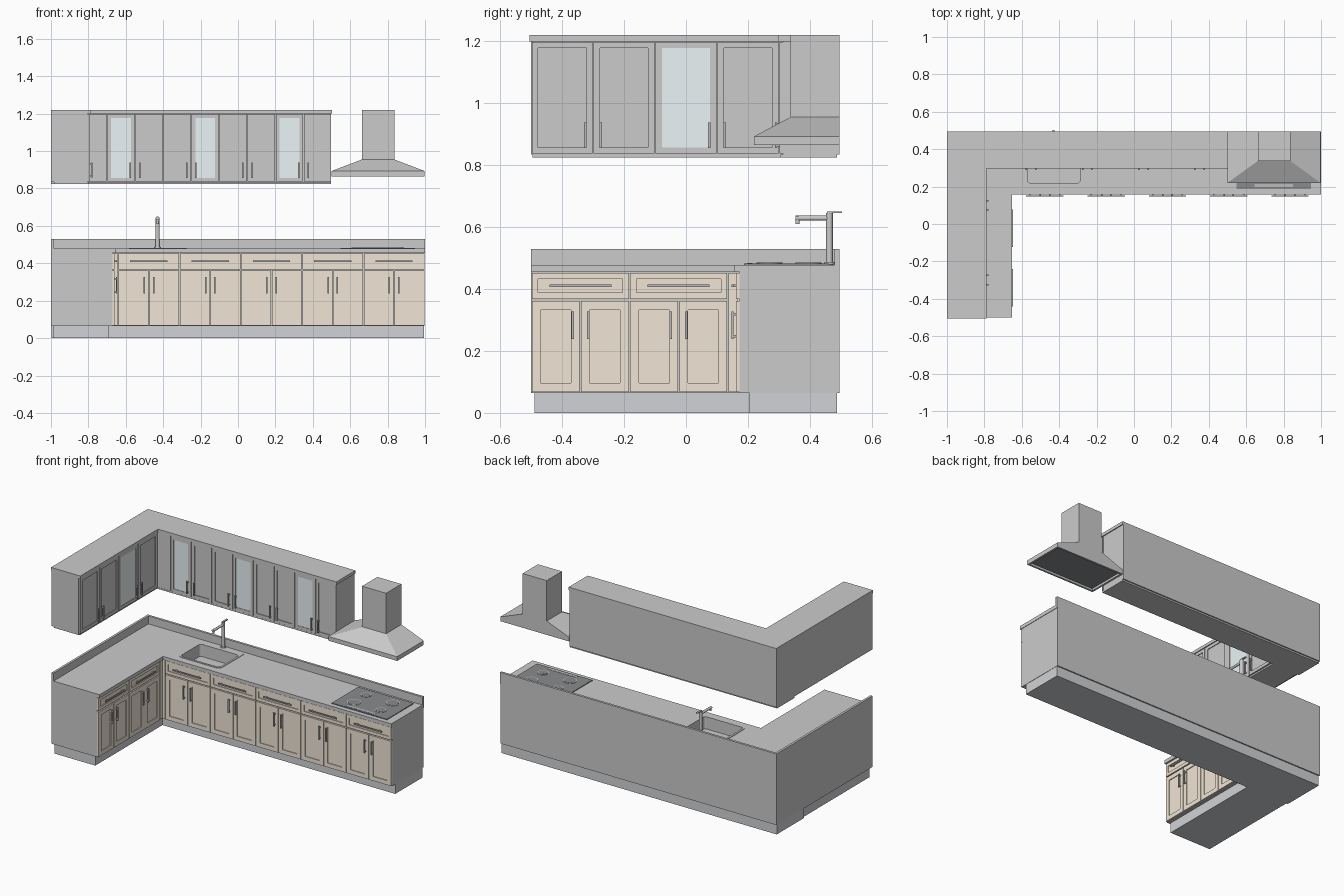
import bpy, bmesh
from mathutils import Vector

if "Cube" in bpy.data.objects:
    bpy.data.objects.remove(bpy.data.objects["Cube"])


def mat(name, r, g, b):
    m = bpy.data.materials.new(name)
    m.diffuse_color = (r, g, b, 1)
    m.use_nodes = True
    m.node_tree.nodes["Principled BSDF"].inputs["Base Color"].default_value = m.diffuse_color
    return m


WOOD = mat("wood", .88, .79, .67)
STONE = mat("stone", .95, .94, .92)
PLINTH = mat("plinth", .64, .65, .67)
GLASS = mat("glass", .83, .91, .93)
DARK = mat("black_glass", .25, .26, .27)
METAL = mat("handle_metal", .5, .5, .5)


def finish(bm, name, m=None):
    bmesh.ops.recalc_face_normals(bm, faces=bm.faces)
    me = bpy.data.meshes.new(name)
    bm.to_mesh(me)
    bm.free()
    ob = bpy.data.objects.new(name, me)
    bpy.context.collection.objects.link(ob)
    if m:
        me.materials.append(m)
    return ob


def add_box(bm, p, q):
    lo = [min(a, b) for a, b in zip(p, q)]
    hi = [max(a, b) for a, b in zip(p, q)]
    vs = bmesh.ops.create_cube(bm, size=1)["verts"]
    for v in vs:
        v.co = Vector([hi[i] if v.co[i] > 0 else lo[i] for i in range(3)])
    return vs


def box(name, p, q, m=None):
    bm = bmesh.new()
    add_box(bm, p, q)
    return finish(bm, name, m)


def prism(name, pts, z0, z1, m=None):
    bm = bmesh.new()
    f = bm.faces.new([bm.verts.new((x, y, z0)) for x, y in pts])
    r = bmesh.ops.extrude_face_region(bm, geom=[f])["geom"]
    bmesh.ops.translate(bm, vec=(0, 0, z1 - z0), verts=[v for v in r if isinstance(v, bmesh.types.BMVert)])
    return finish(bm, name, m)


def ell(name, x_end, y_front, x_in, z0, z1, m=None, x0=-1, y0=-.5, y1=.495):
    """L-shaped slab: back run along x plus left run along y."""
    return prism(name, [(x0, y1), (x_end, y1), (x_end, y_front), (x_in, y_front), (x_in, y0), (x0, y0)], z0, z1, m)


def cyl(name, a, b, r, m=None, n=16):
    a, b = Vector(a), Vector(b)
    bm = bmesh.new()
    bmesh.ops.create_cone(bm, cap_ends=True, segments=n, radius1=r, radius2=r, depth=(b - a).length)
    bm.transform((b - a).to_track_quat('Z', 'Y').to_matrix().to_4x4())
    bmesh.ops.translate(bm, vec=(a + b) / 2, verts=bm.verts)
    ob = finish(bm, name, m)
    for p in ob.data.polygons:
        p.use_smooth = len(p.vertices) == 4
    return ob


# Cabinet fronts: u runs along the wall, d is distance out from the carcass face
def at(run, face, u, d, z):
    return (u, face - d, z) if run == "back" else (face + d, u, z)


def front(name, run, face, u0, u1, z0, z1, m, frame, glass=False, g=.002, t=.012):
    bm = bmesh.new()
    add_box(bm, at(run, face, u0 + g, 0, z0), at(run, face, u1 - g, t, z1))
    out = Vector((0, -1, 0)) if run == "back" else Vector((1, 0, 0))
    bm.normal_update()
    f = max(bm.faces, key=lambda f: f.calc_center_median().dot(out))
    bmesh.ops.inset_region(bm, faces=[f], thickness=frame, use_even_offset=True)
    r = bmesh.ops.extrude_face_region(bm, geom=[f])["geom"]
    bmesh.ops.translate(bm, vec=out * -.005, verts=[v for v in r if isinstance(v, bmesh.types.BMVert)])
    bmesh.ops.delete(bm, geom=[f], context='FACES_ONLY') if f.is_valid and f not in r else None
    finish(bm, name, m)
    if glass:
        k = frame + g
        box(name + "_glass", at(run, face, u0 + k, t - .006, z0 + frame), at(run, face, u1 - k, t - .003, z1 - frame), GLASS)


def handle(name, run, face, u, z, length, vertical, w=.004, d0=.012, d1=.026):
    bm = bmesh.new()
    h = length / 2
    a, b = (w, h) if vertical else (h, w)
    add_box(bm, at(run, face, u - a, d1 - .006, z - b), at(run, face, u + a, d1, z + b))
    for s in (-1, 1):
        cu, cz = (u, z + s * h * .8) if vertical else (u + s * h * .8, z)
        add_box(bm, at(run, face, cu - w, d0, cz - w), at(run, face, cu + w, d1 - .003, cz + w))
    finish(bm, name, METAL)


# Base cabinets
BF, LF = .173, -.672
carcass = ell("base_carcass", .997, BF, LF, .065, .455)
box("plinth_back_run", (-.998, .205, 0), (.995, .487, .065), PLINTH)
box("plinth_left_run", (-.987, -.49, 0), (-.69, .205, .065), PLINTH)
counter = ell("countertop", 1, .157, -.652, .455, .478, STONE)
ell("backsplash", 1, .48, -.985, .478, .53, STONE)
box("corner_filler_back", (LF, BF, .068), (-.642, .164, .452), WOOD)
box("corner_filler_left", (LF, .137, .068), (-.662, BF, .452), WOOD)


def base_units(run, face, start, width, count):
    for i in range(count):
        u, n = start + i * width, f"{run}_base_{i + 1}"
        c = u + width / 2
        front(n + "_drawer", run, face, u, u + width, .368, .452, WOOD, .02)
        handle(n + "_drawer_handle", run, face, c, .41, .2, False)
        for s, side in ((-1, "left"), (1, "right")):
            front(f"{n}_door_{side}", run, face, min(c, c + s * width / 2), max(c, c + s * width / 2), .068, .361, WOOD, .028)
            handle(f"{n}_door_handle_{side}", run, face, c + s * .025, .283, .088, True)


base_units("back", BF, -.64, .3276, 5)
base_units("left", LF, -.5, .3175, 2)

# Wall cabinets
UB, UL = .314, -.804
ell("wall_carcass", .497, UB, UL, .835, 1.2)
ell("wall_crown", .503, .298, -.788, 1.2, 1.22, y0=-.505)
box("wall_base_back_run", (-1, .305, .825), (.497, .487, .835))
box("wall_base_left_run", (-.985, -.495, .825), (-.8, .305, .835))
box("wall_corner_filler", (UL, UB, .837), (-.702, .303, 1.198))


def wall_doors(run, face, start, width, count, glazed):
    for i in range(count):
        u, n = start + i * width, f"{run}_wall_door_{i + 1}"
        front(n, run, face, u, u + width, .837, 1.198, None, .02, i in glazed)
        handle(n + "_handle", run, face, u + .025 if i % 2 else u + width - .025, .897, .082, True)


wall_doors("back", UB, -.7, .15, 8, (0, 3, 6))
wall_doors("left", UL, -.5, .2, 4, (2,))

# Sink with rounded bowl, set into the counter
bm = bmesh.new()
add_box(bm, (-.582, .205, .385), (-.275, .475, .481))
bmesh.ops.bevel(bm, geom=[e for e in bm.edges if abs(e.verts[0].co.z - e.verts[1].co.z) > .05],
                offset=.03, segments=4, profile=.5, affect='EDGES')
bm.normal_update()
top = max(bm.faces, key=lambda f: f.calc_center_median().z)
bmesh.ops.inset_region(bm, faces=[top], thickness=.013, use_even_offset=True)
for v in top.verts:
    if v.co.y > .34:
        v.co.y -= .04
floor = bmesh.ops.extrude_discrete_faces(bm, faces=[top])["faces"][0]
bmesh.ops.translate(bm, vec=(0, 0, -.08), verts=floor.verts)
finish(bm, "sink")
cutter = box("sink_cutter", (-.572, .215, .39), (-.285, .465, .6))
cutter.hide_render = True
cutter.hide_viewport = True
for ob in (carcass, counter):
    mod = ob.modifiers.new("sink_hole", 'BOOLEAN')
    mod.operation, mod.object, mod.solver = 'DIFFERENCE', cutter, 'EXACT'
cyl("sink_drain", (-.43, .32, .4), (-.43, .32, .404), .022, METAL)

# Tap
cyl("tap_base", (-.43, .463, .478), (-.43, .463, .488), .016)
cyl("tap_column", (-.43, .463, .478), (-.43, .463, .645), .011)
cyl("tap_spout", (-.43, .463, .629), (-.43, .353, .629), .008)
cyl("tap_nozzle", (-.43, .36, .634), (-.43, .36, .61), .007)
box("tap_lever", (-.436, .455, .645), (-.424, .503, .651))

# Cooktop
box("cooktop", (.547, .187, .478), (.947, .462, .483), DARK)
box("cooktop_controls", (.645, .197, .483), (.85, .215, .4845), METAL)
for i, (x, y, r) in enumerate(((.65, .27, .042), (.65, .395, .034), (.845, .27, .034), (.845, .395, .042))):
    cyl(f"burner_ring_{i + 1}", (x, y, .483), (x, y, .485), r, METAL, 24)
    cyl(f"burner_plate_{i + 1}", (x, y, .483), (x, y, .4855), r - .006, DARK, 24)

# Extractor hood: recessed lip, sloped canopy, chimney
bm = bmesh.new()
add_box(bm, (.5, .22, .865), (.998, .495, .893))
low = min(bm.faces, key=lambda f: f.calc_center_median().z)
bmesh.ops.inset_region(bm, faces=[low], thickness=.012, use_even_offset=True)
under = bmesh.ops.extrude_discrete_faces(bm, faces=[low])["faces"][0]
bmesh.ops.translate(bm, vec=(0, 0, .015), verts=under.verts)
finish(bm, "hood_lip")
bm = bmesh.new()
for v in add_box(bm, (.5, .22, .893), (.998, .495, .955)):
    if v.co.z > .93:
        v.co.x = .662 if v.co.x < .75 else .836
        v.co.y = max(v.co.y, .337)
finish(bm, "hood_canopy")
box("hood_chimney", (.662, .337, .955), (.836, .495, 1.22))
box("hood_filter", (.515, .235, .876), (.983, .48, .879), DARK)
